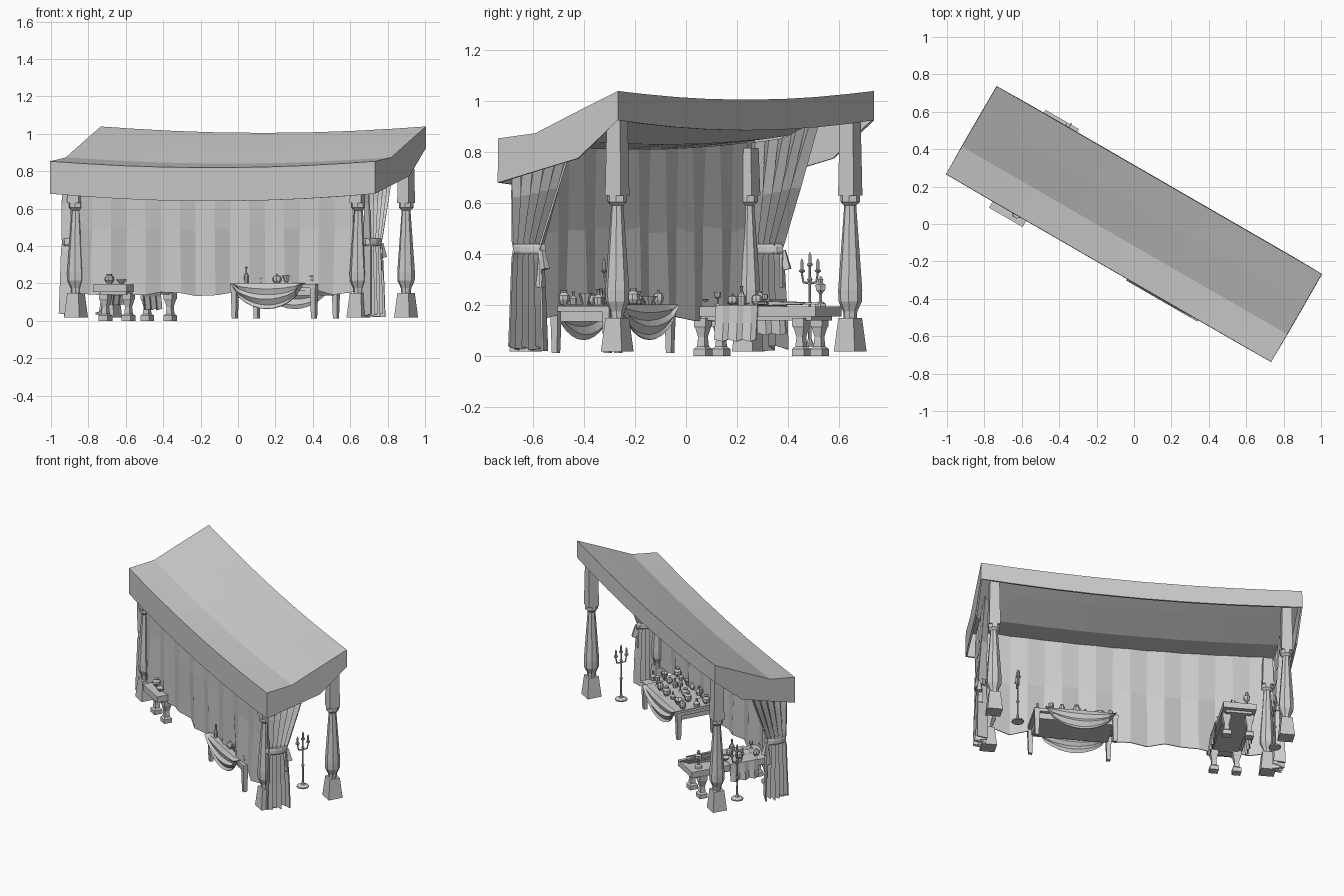
import bpy, bmesh, math, random
from mathutils import Vector

if "Cube" in bpy.data.objects:
    bpy.data.objects.remove(bpy.data.objects["Cube"])

random.seed(4)
YAW = math.radians(-30)      # the whole stall is turned; parts are built in its own axes


def build(name, *pieces, thick=0.0):
    bm = bmesh.new()
    for verts, faces in pieces:
        vs = [bm.verts.new(v) for v in verts]
        for f in faces:
            bm.faces.new([vs[i] for i in f])
    bmesh.ops.remove_doubles(bm, verts=bm.verts, dist=0.0003)
    bmesh.ops.recalc_face_normals(bm, faces=bm.faces)
    me = bpy.data.meshes.new(name)
    bm.to_mesh(me)
    bm.free()
    ob = bpy.data.objects.new(name, me)
    bpy.context.collection.objects.link(ob)
    ob.rotation_euler.z = YAW
    if thick:
        m = ob.modifiers.new("thickness", 'SOLIDIFY')
        m.thickness, m.offset = thick, 0
    return ob


def sheet(rows):
    n = len(rows[0])
    verts = [p for r in rows for p in r]
    faces = [(j*n+i, j*n+i+1, (j+1)*n+i+1, (j+1)*n+i)
             for j in range(len(rows)-1) for i in range(n-1)]
    return verts, faces


def lathe(x, y, z, prof, n=8, sx=1, sy=1):
    """Stacked n-sided rings from (half width, height) pairs, capped."""
    k = 1/math.cos(math.pi/n)
    verts = [(x+r*k*sx*math.cos((2*i+1)*math.pi/n), y+r*k*sy*math.sin((2*i+1)*math.pi/n), z+h)
             for r, h in prof for i in range(n)]
    faces = [(j*n+i, j*n+(i+1) % n, (j+1)*n+(i+1) % n, (j+1)*n+i)
             for j in range(len(prof)-1) for i in range(n)]
    faces += [tuple(range(n)), tuple(range((len(prof)-1)*n, len(prof)*n))]
    return verts, faces


def box(x0, x1, y0, y1, z0, z1):
    return lathe((x0+x1)/2, (y0+y1)/2, 0, [(1, z0), (1, z1)], 4, (x1-x0)/2, (y1-y0)/2)


def rod(a, b, r, r2=None, n=6):
    a, b = Vector(a), Vector(b)
    q = (b-a).to_track_quat('Z', 'Y')
    verts, faces = lathe(0, 0, 0, [(r, 0), (r2 or r, (b-a).length)], n)
    return [tuple(a+q @ Vector(v)) for v in verts], faces


def interp(pts, v):
    for (a, za), (b, zb) in zip(pts, pts[1:]):
        if v <= b:
            return za+(zb-za)*(v-a)/(b-a)
    return pts[-1][1]


# Sagging roof with a hanging valance
TOP = [(-.268, .85), (-.10, .87), (.268, 1.035)]
BOT = [(-.268, .68), (-.10, .725), (.09, .775), (.268, .925)]
US = [-1, -.8, -.55, -.3, 0, .3, .55, .8, 1]
VS = [-.268, -.10, .09, .268]


def top(u, v): return (u, v, interp(TOP, v)-.035*(1-u*u))


def bot(u, v): return (u, v, interp(BOT, v)-.04*(1-u*u))


build("roof_canopy", sheet([[top(u, v) for u in US] for v in VS]),
      *[sheet([[f(u, v) for u in US] for f in (top, bot)]) for v in (VS[0], VS[-1])],
      *[sheet([[f(u, v) for v in VS] for f in (top, bot)]) for u in (-1, 1)], thick=.012)

# Rear cloth wall with irregular folds
N = 17
rows = []
for z, amp in ((0, .004), (.5, .014), (.15, .022)):
    row = []
    for i in range(N):
        u = -.87+1.71*i/(N-1)
        zz = top(u, -.235)[2]-.008 if z == 0 else z+random.uniform(-.02, .012)
        row.append((u, -.23+amp*(-1)**i*random.uniform(.3, 1), zz))
    rows.append(row)
build("rear_wall_cloth", sheet(rows), thick=.006)

# Turned posts on tapered square plinths
SHAFT = [(.024, .15), (.026, .175), (.043, .215), (.044, .26), (.022, .59), (.036, .605), (.036, .63)]
for name, u, v, h in (("front_post", .913, .216, .93), ("rear_post", .872, -.222, .815)):
    for s in (-1, 1):
        build(name, lathe(s*u, v, 0, [(.047, .018), (.034, .15)], 4),
              lathe(s*u, v, 0, SHAFT, 8),
              lathe(s*u, v, 0, [(.035, .63), (.030, h)], 4))

# Tied side curtains: (height, near edge, far edge, fold depth)
LEVELS = [(None, -.245, .06, .012), (.62, -.24, -.03, .02), (.45, -.235, -.105, .024),
          (.42, -.23, -.115, .022), (.38, -.235, -.11, .026), (.2, -.24, -.10, .03), (.03, -.245, -.095, .034)]
for s in (-1, 1):
    rows = []
    for z, a, b, d in LEVELS:
        row = []
        for i in range(11):
            v = a+(b-a)*i/10
            zz = top(.93, v)[2]-.012 if z is None else z+random.uniform(-.012, .012)*(z < .1)+(v-a)*.2*(z > .5)
            row.append((s*(.93+d*(-1)**i), v, zz))
        rows.append(row)
    build("side_curtain", sheet(rows), thick=.008)
    build("curtain_sash", lathe(s*.93, -.172, 0, [(.9, .40), (1, .41), (1, .43), (.9, .44)], 10, .036, .07),
          rod((s*.945, -.105, .415), (s*.95, -.09, .34), .008, .014, 4),
          rod((s*.94, -.11, .415), (s*.94, -.115, .27), .008, .014, 4))

# Serving table with square legs
T1 = .197
build("serving_table", box(.10, .625, -.255, .012, .175, T1), box(.125, .60, -.235, -.01, .135, .175),
      *[lathe(u, v, 0, [(.012, .012), (.017, .19)], 4) for u in (.118, .607) for v in (-.238, -.004)])

# Cloth draped over both long sides of the serving table
cols = [i/10 for i in range(11)]
def drape(v, k): return [(.115+.44*t, v, T1+.004-.137*k*math.sin(math.pi*t)**.55) for t in cols]
build("table_swag_cloth", sheet([drape(-.272, 1), drape(-.262, .85), drape(-.280, .62), drape(-.264, .45),
                                 drape(-.272, .22), drape(-.259, 0), drape(.016, 0), drape(.028, .22),
                                 drape(.02, .45), drape(.036, .62), drape(.022, .85), drape(.03, 1)]), thick=.005)

# Display table on turned block feet
T2 = .195
FOOT = [(.027, 0), (.027, .028), (.017, .038), (.014, .075), (.022, .11), (.026, .118), (.026, .15)]
build("display_table", box(-.715, -.508, -.312, .292, .155, T2), box(-.69, -.53, -.28, .262, .14, .155),
      *[lathe(u, v, 0, FOOT, 4) for u in (-.682, -.54) for v in (-.235, .21)])
runner = []
for u, z in ((-.495, .065), (-.502, .13), (-.504, T2+.004), (-.719, T2+.004), (-.724, .14), (-.73, .09)):
    runner.append([(u+.006*(-1)**i*(z < T2), -.155+.19*i/6, z-.008*(i % 2)*(z < .1)) for i in range(7)])
build("table_runner", sheet(runner), thick=.005)

# Standing three-arm candelabra
for u, v in ((.743, .094), (-.87, .058)):
    parts = [lathe(u, v, 0, [(.036, .035), (.036, .043), (.012, .052), (.006, .07), (.005, .17), (.010, .18),
                             (.005, .19), (.005, .29), (.010, .30), (.005, .31), (.005, .35)], 8)]
    for d, z in ((-.036, .325), (0, .35), (.036, .325)):
        if d:
            parts += [rod((u, v, .285), (u, v+d*.8, .29), .004), rod((u, v+d*.8, .288), (u, v+d, z), .004)]
        parts.append(lathe(u, v+d, z, [(.004, 0), (.012, .008), (.012, .013), (.006, .014), (.006, .045), (.001, .058)], 6))
    build("candelabra", *parts)

# Crockery shapes
SHAPES = {
    "jar": [(.55, 0), (1, .35), (.95, .65), (.5, .85), (.6, 1)],
    "bottle": [(.7, 0), (.8, .45), (.3, .65), (.28, .92), (.4, 1)],
    "bowl": [(.5, 0), (.6, .1), (1.3, .7), (1.2, .7), (.5, .25)],
    "goblet": [(.6, 0), (.15, .12), (.15, .45), (.65, .6), (.7, 1)],
    "plate": [(1, 0), (1.7, .25), (1.6, .27), (.9, .1)],
    "lidded_pot": [(.6, 0), (1, .3), (1, .55), (.75, .75), (.2, .82), (.25, .95), (.1, 1)]}


def ware(kind, u, v, r, h, z):
    return build(kind, lathe(u, v, z, [(a*r, b*h) for a, b in SHAPES[kind]], 8))


kinds = ["jar", "bottle", "lidded_pot", "goblet", "jar", "bowl", "bottle"]
for i in range(21):
    u = .145+.073*(i % 7)+random.uniform(-.012, .012)
    v = -.215+.085*(i//7)+random.uniform(-.012, .012)
    ware(kinds[(i*3+i//7) % 7], u, v, random.uniform(.017, .024), random.uniform(.045, .068), T1+.005)
ware("plate", .37, -.03, .024, .02, T1+.005)
ware("bottle", .19, -.24, .014, .085, T1+.005)
for kind, u, v, r, h in (("jar", -.65, -.25, .024, .05), ("bowl", -.57, -.26, .022, .03), ("lidded_pot", -.66, -.17, .02, .045),
                         ("goblet", -.56, -.18, .018, .05), ("plate", -.60, -.11, .025, .02), ("bottle", -.54, -.06, .02, .075),
                         ("jar", -.66, -.05, .022, .055), ("lidded_pot", -.59, -.02, .02, .05), ("bowl", -.65, .04, .022, .03),
                         ("goblet", -.55, .04, .016, .04)):
    ware(kind, u, v, r, h, T2+.006)

# Small bust stand at the open end of the display table
build("bust_stand", lathe(-.665, .225, T2, [(.022, 0), (.02, .012), (.006, .02), (.006, .05), (.018, .065),
                                             (.02, .085), (.008, .092), (.011, .105), (.004, .118)], 6))

# Blades laid out over the table end
for u, a, ln in ((-.63, .03, .20), (-.595, .015, .215), (-.55, -.01, .23), (-.525, .01, .17)):
    z = T2+.012
    build("sword", rod((u, .07, z), (u+a, .07+ln, z), .008, .003, 4), rod((u, .07, z), (u-a*.25, .02, z), .006),
          rod((u-.022, .07, z), (u+.022, .07, z), .005), lathe(u-a*.25, .016, z-.009, [(.006, 0), (.01, .009), (.006, .018)], 6))
